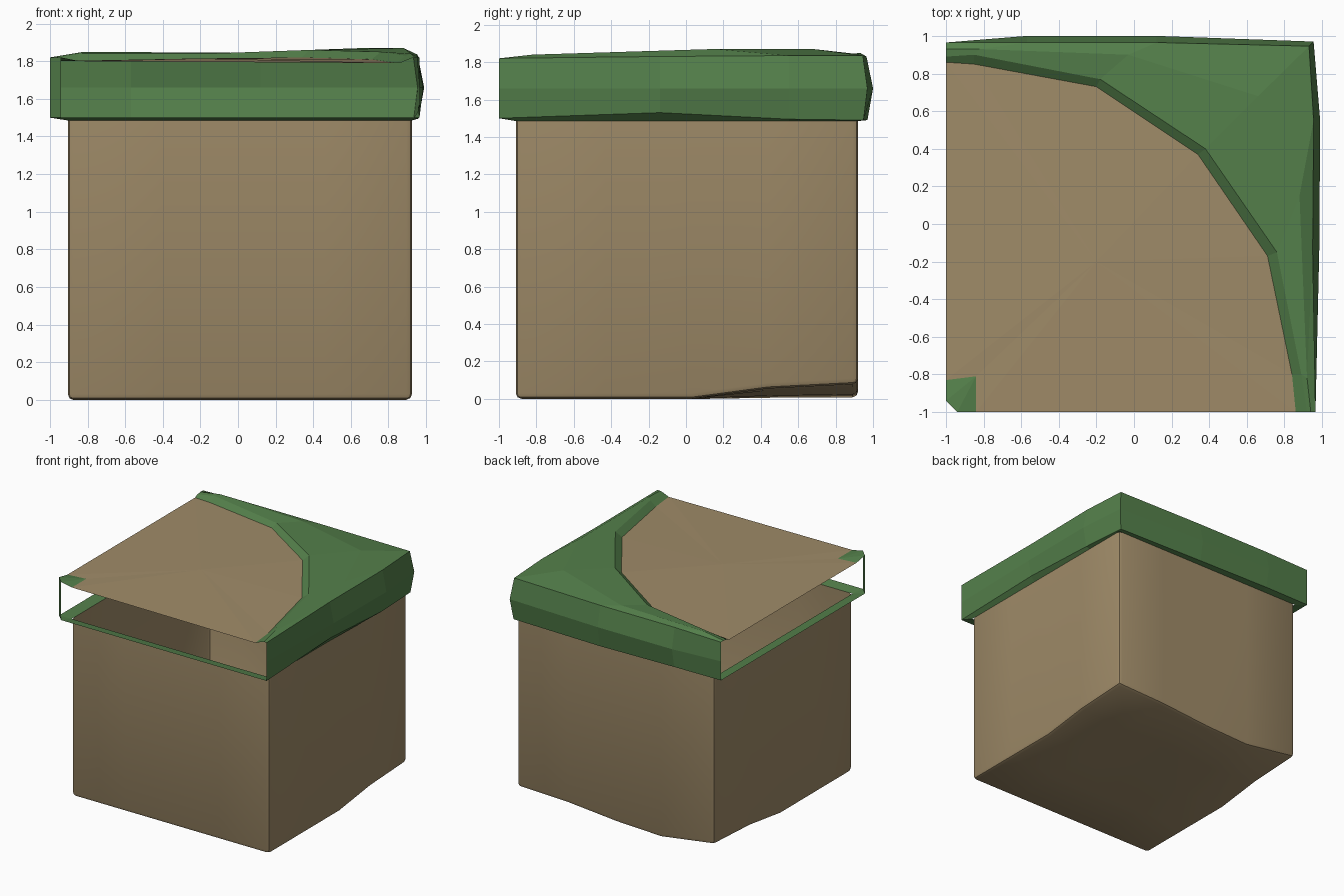
import bpy, bmesh

if "Cube" in bpy.data.objects:
    bpy.data.objects.remove(bpy.data.objects["Cube"])


def material(name, rgb):
    m = bpy.data.materials.new(name)
    m.diffuse_color = (*rgb, 1)
    m.use_nodes = True
    m.node_tree.nodes["Principled BSDF"].inputs["Base Color"].default_value = m.diffuse_color
    return m


DIRT = material("dirt brown", (0.35, 0.26, 0.14))
GRASS = material("grass green", (0.089, 0.216, 0.07))


def finish(bm, name, mat, smooth=False):
    me = bpy.data.meshes.new(name)
    bm.to_mesh(me)
    bm.free()
    ob = bpy.data.objects.new(name, me)
    bpy.context.collection.objects.link(ob)
    me.materials.append(mat)
    if smooth:
        bpy.ops.object.select_all(action='DESELECT')
        ob.select_set(True)
        bpy.context.view_layer.objects.active = ob
        bpy.ops.object.shade_smooth_by_angle(angle=0.7)
    return ob


X0, X1, Y0, Y1, RIM = -0.905, 0.925, -0.91, 0.92, 1.485

# Dirt block: uneven base that lifts towards the back, open at the top
xs = [X0, -0.41, 0.0, 0.46, X1]
ys = [Y0, -0.43, 0.03, 0.44, Y1]
lift_x = [1, 0.1, 0.3, 0.8, 1]
lift_y = [0, 0, 0, 0.055, 0.08]
bm = bmesh.new()
grid = [[bm.verts.new((x, y, lx * ly)) for x, lx in zip(xs, lift_x)]
        for y, ly in zip(ys, lift_y)]
for j in range(4):
    for i in range(4):
        bm.faces.new((grid[j][i], grid[j + 1][i], grid[j + 1][i + 1], grid[j][i + 1]))
border = [e for e in bm.edges if e.is_boundary]
ext = bmesh.ops.extrude_edge_only(bm, edges=border)
for v in ext["geom"]:
    if isinstance(v, bmesh.types.BMVert):
        v.co.z = RIM
bmesh.ops.recalc_face_normals(bm, faces=bm.faces)
sharp = [e for e in bm.edges if len(e.link_faces) == 2 and e.calc_face_angle() > 0.8]
bmesh.ops.bevel(bm, geom=sharp, offset=0.03, segments=2, profile=0.5, affect='EDGES')
# normals point outwards: the base must face down
bm.normal_update()
if min(bm.faces, key=lambda f: f.calc_center_median().z).normal.z > 0:
    bmesh.ops.reverse_faces(bm, faces=bm.faces)
finish(bm, "dirt_block", DIRT, True)

# Grass rim: seven stations around the back and right sides
outer = [(-1, .965), (-.57, 1), (.12, 1), (.955, .97), (.99, .55), (.985, -.14), (.965, -1)]
inward = [(0, 0), (0, -1), (0, -1), (-.7, -.7), (-1, 0), (-1, 0), (0, 0)]
lip = [(X0, Y1), (-.57, Y1), (.12, Y1), (X1, Y1), (X1, .55), (X1, -.14), (X1, Y0)]
crown = [(-1, .93, 1.82), (-.82, .93, 1.85), (-.03, .9, 1.845), (.66, .68, 1.87),
         (.88, .15, 1.87), (.92, -.82, 1.84), (.94, -1, 1.82)]
step_top = [(-1, .89, 1.815), (-.85, .9, 1.84), (-.18, .77, 1.84), (.38, .4, 1.86),
            (.76, -.15, 1.85), (.89, -.8, 1.83), (.92, -1, 1.815)]
step_base = [(-1, .86, 1.8), (-.85, .85, 1.8), (-.2, .73, 1.81), (.34, .37, 1.82),
             (.71, -.17, 1.81), (.84, -.8, 1.79), (.86, -1, 1.79)]


def ring(inset, heights):
    return [(x + nx * inset, y + ny * inset, z)
            for (x, y), (nx, ny), z in zip(outer, inward, heights)]


bottom = ring(.03, [1.5, 1.5, 1.49, 1.49, 1.495, 1.53, 1.5])
rings = [[(x, y, RIM) for x, y in lip], bottom, ring(0, [1.66] * 7),
         ring(.035, [1.82, 1.83, 1.83, 1.835, 1.835, 1.83, 1.82]),
         crown, step_top, step_base]
bm = bmesh.new()
rows = [[bm.verts.new(p) for p in r] for r in rings]
for a, b in zip(rows, rows[1:]):
    for i in range(6):
        bm.faces.new((a[i + 1], a[i], b[i], b[i + 1]))
# thin ledge along the open left and front sides
corner = bm.verts.new((X0, Y0, RIM))
cut_l = bm.verts.new((-1, -.94, 1.5))
cut_f = bm.verts.new((-.94, -1, 1.5))
bm.faces.new((rows[0][0], corner, cut_l, rows[1][0]))
bm.faces.new((corner, cut_f, cut_l))
bm.faces.new((corner, rows[0][6], rows[1][6], cut_f))
bmesh.ops.recalc_face_normals(bm, faces=bm.faces)
bm.normal_update()
bm.faces.ensure_lookup_table()
if max(bm.faces, key=lambda f: f.calc_center_median().z).normal.z < 0:
    bmesh.ops.reverse_faces(bm, faces=bm.faces)
finish(bm, "grass_rim", GRASS)

# Small grass tuft in the inner corner, with its diagonal wall
tuft = [(-1, -.83, 1.80), (-.84, -.81, 1.80), (-.84, -1, 1.80)]
bm = bmesh.new()
a, b, c = [bm.verts.new(p) for p in tuft]
d = bm.verts.new((-.94, -1, 1.82))
e = bm.verts.new((-1, -.94, 1.82))
low_d = bm.verts.new((-.94, -1, 1.5))
low_e = bm.verts.new((-1, -.94, 1.5))
for f in ((a, e, b), (e, d, b), (d, c, b), (e, low_e, low_d, d)):
    bm.faces.new(f)
finish(bm, "grass_corner", GRASS)

# Dirt top: gently domed sheet inside the grass step
bm = bmesh.new()
loop = [bm.verts.new(p) for p in step_base + tuft[::-1]]
mid = bm.verts.new((-.2, -.2, 1.815))
for i, v in enumerate(loop):
    bm.faces.new((mid, loop[(i + 1) % len(loop)], v))
finish(bm, "dirt_top", DIRT)
